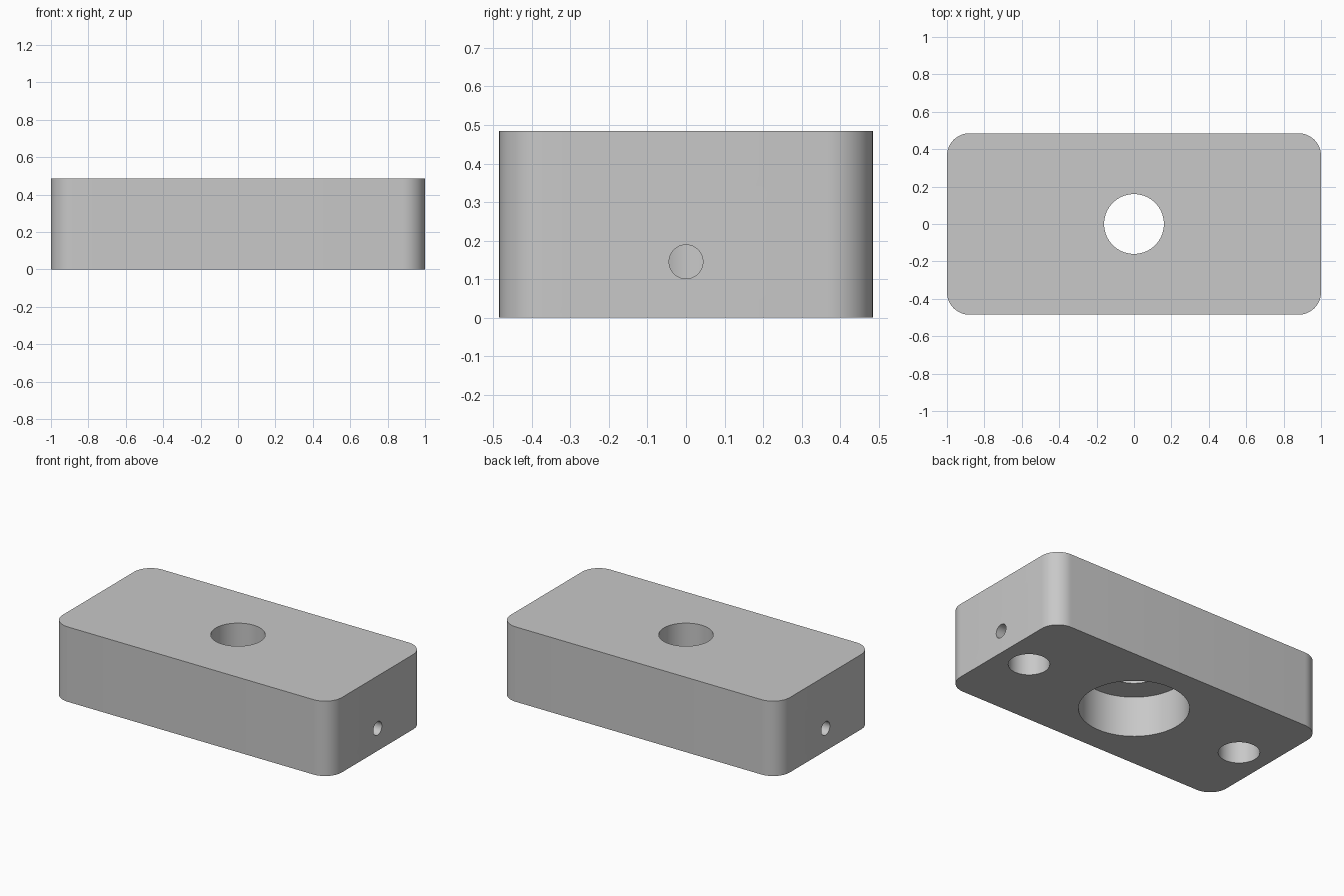
import bpy
import bmesh
from math import radians
from mathutils import Matrix, Vector

if "Cube" in bpy.data.objects:
    bpy.data.objects.remove(bpy.data.objects["Cube"], do_unlink=True)

LENGTH, WIDTH, HEIGHT, CORNER = 2.0, 0.97, 0.485, 0.12

# Single plain grey
grey = bpy.data.materials.new("plain grey")
grey.use_nodes = True
colour = (0.58, 0.58, 0.58, 1)
grey.diffuse_color = colour
grey.node_tree.nodes["Principled BSDF"].inputs["Base Color"].default_value = colour


def add_object(name, bm):
    mesh = bpy.data.meshes.new(name)
    bm.to_mesh(mesh)
    bm.free()
    obj = bpy.data.objects.new(name, mesh)
    mesh.materials.append(grey)
    bpy.context.scene.collection.objects.link(obj)
    return obj


def drill(body, start, end, radius, sides=64):
    """Cut a round hole from start to end, then remove the cutter."""
    start, end = Vector(start), Vector(end)
    axis = end - start
    turn = axis.to_track_quat("Z", "Y").to_matrix().to_4x4()
    bm = bmesh.new()
    bmesh.ops.create_cone(bm, cap_ends=True, segments=sides, radius1=radius,
                          radius2=radius, depth=axis.length,
                          matrix=Matrix.Translation((start + end) / 2) @ turn)
    cutter = add_object("hole_cutter", bm)
    cutter.hide_render = True
    cut = body.modifiers.new("hole", "BOOLEAN")
    cut.operation, cut.solver, cut.object = "DIFFERENCE", "EXACT", cutter
    bpy.context.view_layer.objects.active = body
    bpy.ops.object.modifier_apply(modifier=cut.name)
    bpy.data.objects.remove(cutter, do_unlink=True)


# Block with rounded upright corners
bm = bmesh.new()
bmesh.ops.create_cube(bm, size=1)
bmesh.ops.scale(bm, vec=(LENGTH, WIDTH, HEIGHT), verts=bm.verts)
bmesh.ops.translate(bm, vec=(0, 0, HEIGHT / 2), verts=bm.verts)
upright = [e for e in bm.edges if abs(e.verts[0].co.z - e.verts[1].co.z) > 0.1]
bmesh.ops.bevel(bm, geom=upright, offset=CORNER, segments=12, profile=0.5,
                affect="EDGES")
block = add_object("mounting_block", bm)

# Centre hole with a wide counterbore underneath
drill(block, (0, 0, -0.1), (0, 0, 0.26), 0.32, 96)
drill(block, (0, 0, 0.2), (0, 0, 0.6), 0.16)

# Blind end holes from below, each met by a small cross hole from the end face
for side in (-1, 1):
    x = side * 0.79
    drill(block, (x, 0, -0.1), (x, 0, 0.3), 0.12)
    drill(block, (side * 1.1, 0, 0.145), (x, 0, 0.145), 0.044, 32)

# Smooth curved walls, sharp rims
bpy.ops.object.select_all(action="DESELECT")
block.select_set(True)
bpy.context.view_layer.objects.active = block
bpy.ops.object.shade_smooth_by_angle(angle=radians(30))
